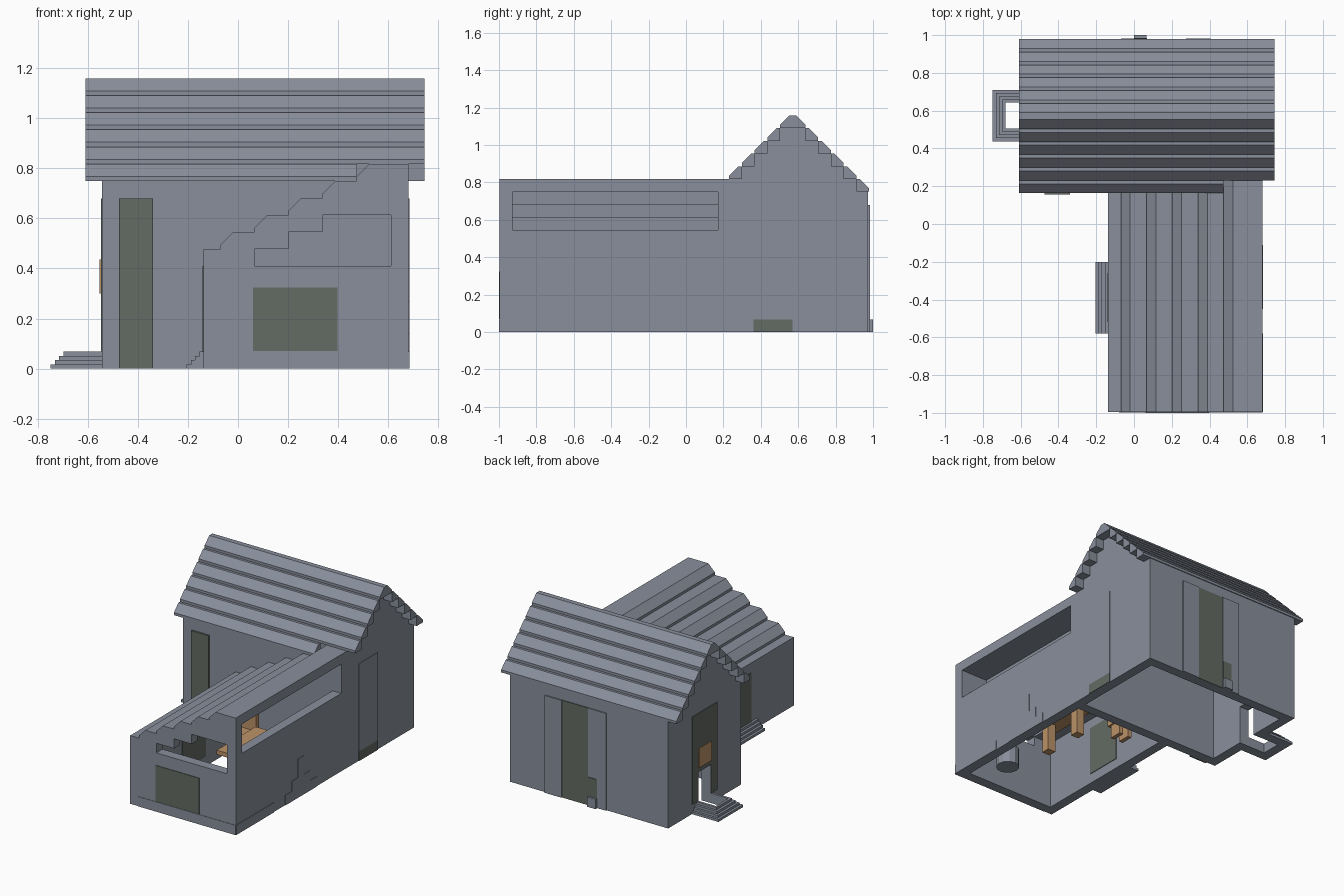
import bpy, math

if "Cube" in bpy.data.objects:
    bpy.data.objects.remove(bpy.data.objects["Cube"])

U = 0.068                      # building grid unit


def mat(name, rgb):
    m = bpy.data.materials.new(name)
    m.diffuse_color = (*rgb, 1)
    m.use_nodes = True
    m.node_tree.nodes["Principled BSDF"].inputs["Base Color"].default_value = m.diffuse_color
    return m


SLATE = mat("slate_blue_grey", (0.25, 0.275, 0.33))
DARK = mat("dark_green_grey", (0.125, 0.145, 0.125))
TAN = mat("tan_wood", (0.50, 0.29, 0.14))


def add(name, verts, faces, m):
    me = bpy.data.meshes.new(name)
    me.from_pydata(verts, [], faces)
    me.materials.append(m)
    ob = bpy.data.objects.new(name, me)
    bpy.context.collection.objects.link(ob)
    return ob


def boxes(name, items, m):
    """One object from boxes (x0, x1, y0, y1, z0, z1)."""
    v, f = [], []
    for x0, x1, y0, y1, z0, z1 in items:
        b = len(v)
        v += [(x, y, z) for z in (z0, z1) for x, y in
              ((x0, y0), (x1, y0), (x1, y1), (x0, y1))]
        f += [[b + i for i in q] for q in
              ((3, 2, 1, 0), (4, 5, 6, 7), (0, 1, 5, 4),
               (1, 2, 6, 5), (2, 3, 7, 6), (3, 0, 4, 7))]
    return add(name, v, f, m)


def prism(name, prof, axis, a, b, m):
    """Extrude a profile (horizontal, z) along x or y from a to b."""
    n = len(prof)
    pt = (lambda p, t: (t, p[0], p[1])) if axis == "x" else (lambda p, t: (p[0], t, p[1]))
    v = [pt(p, a) for p in prof] + [pt(p, b) for p in prof]
    f = [list(range(n))[::-1], list(range(n, 2 * n))]
    f += [[i, (i + 1) % n, n + (i + 1) % n, n + i] for i in range(n)]
    ob = add(name, v, f, m)
    # make the normals point outward
    import bmesh
    bm = bmesh.new()
    bm.from_mesh(ob.data)
    bmesh.ops.recalc_face_normals(bm, faces=bm.faces)
    bm.to_mesh(ob.data)
    bm.free()
    return ob


def slat(out, inn, z, c=0.05):
    """Roof slat section with its outer top edge chamfered."""
    s = 1 if inn > out else -1
    return [(out, z), (out, z + U - c), (out + s * c, z + U), (inn, z + U), (inn, z)]


# main gabled roof: stepped slats mirrored about the ridge
YF, YB, YR, EAVE = 0.164, 0.978, 0.571, 0.75
for k in range(6):
    z = EAVE + U * k
    for s, side in ((-1, "front"), (1, "back")):
        out = YR + s * U * (6 - k)
        x1 = 0.475 if (k == 0 and s < 0) else 0.745
        prism(f"main_roof_{side}_slat_{k}", slat(out, out - s * U, z), "x", -0.61, x1, SLATE)

# main house walls with stepped gables and a low opening on the left
XL, XR, T = -0.543, 0.68, U
yb = 0.973
walls = [(XL, XR, 0.17, 0.238, 0, EAVE), (XL, XR, yb - T, yb, 0, EAVE),
         (XR - T, XR, 0.238, yb - T, 0, EAVE),
         (XL, XL + T, 0.238, 0.505, 0, EAVE), (XL, XL + T, 0.64, yb - T, 0, EAVE),
         (XL, XL + T, 0.505, 0.64, 0.27, EAVE)]
for k in range(5):
    h = U * (5 - k)
    for x in (XL, XR - T):
        walls.append((x, x + T, YR - h, YR + h, EAVE + U * k, EAVE + U * (k + 1)))
boxes("main_walls", walls, SLATE)

# wing lean-to roof: wide stepped slats
W0, W1, F = -0.137, 0.68, -0.996
boxes("wing_roof_edge", [(W0, -0.07, F, 0.17, 0.41, 0.477)], SLATE)
edges = [-0.07, 0.066, 0.202, 0.338, 0.474, 0.68]
for i in range(5):
    prism(f"wing_roof_slat_{i}", slat(edges[i], edges[i + 1], 0.477 + U * i), "y",
          F, 0.236 if i == 4 else 0.17, SLATE)

# wing walls with a stepped front window and a long side window
lint = [(edges[i], edges[i + 1], F, F + T, 0.409 + U * i, 0.477 + U * i) for i in range(4)]
boxes("wing_walls", lint + [
    (W0, W1, F, F + T, 0, 0.41), (0.612, W1, F, F + T, 0.41, 0.75),
    (0.474, 0.612, F, F + T, 0.613, 0.75),
    (W0, W0 + T, F + T, 0.17, 0, 0.41),
    (W1 - T, W1, F + T, 0.17, 0, 0.545)], SLATE)

# mitred porch steps around the side opening
st = []
for i in range(4):
    o, z0, z1 = 0.017 * i, 0.017 * i, 0.017 * (i + 1)
    st += [(-0.748 + o, -0.68, 0.437 + o, 0.71 - o, z0, z1),
           (-0.68, XL, 0.437 + o, 0.505, z0, z1),
           (-0.68, XL, 0.642, 0.71 - o, z0, z1)]
boxes("side_porch_steps", st, SLATE)
boxes("wing_steps", [(-0.205 + 0.017 * i, W0, -0.58, -0.2, 0.017 * i, 0.017 * (i + 1))
                     for i in range(4)], SLATE)

# dark doors and panels
boxes("front_door", [(-0.475, -0.34, 0.157, 0.172, 0, 0.68)], DARK)
boxes("front_panel", [(0.06, 0.398, -1.0, F, 0.07, 0.323)], DARK)
boxes("wing_door", [(W0 - 0.004, W0 + T + 0.004, -0.52, -0.26, U, 0.41)], DARK)
boxes("side_door_surround", [(XL - 0.005, XL, 0.437, 0.505, U, 0.68),
                             (XL - 0.005, XL, 0.642, 0.71, U, 0.68),
                             (XL - 0.005, XL, 0.505, 0.642, 0.27, 0.68)], DARK)
boxes("side_door_sign", [(XL - 0.01, XL - 0.005, 0.505, 0.642, 0.30, 0.435)], TAN)
boxes("back_door", [(0.07, 0.275, yb, yb + 0.005, 0, 0.68)], DARK)
boxes("back_door_lower_patch", [(0.0, 0.068, yb + 0.007, yb + 0.012, U, 0.2)], DARK)
boxes("right_door_sill", [(XR, XR + 0.005, 0.36, 0.57, 0, U)], DARK)

# wall-coloured thin plates
boxes("back_shutters", [(0.275, 0.405, yb, yb + 0.01, 0, 0.68),
                        (-0.068, 0.07, yb, yb + 0.008, 0, 0.68)], SLATE)
boxes("back_block", [(0.0, 0.066, yb, 1.0, 0, U)], SLATE)
boxes("right_door", [(XR, XR + 0.005, 0.36, 0.57, U, 0.68)], SLATE)
boxes("right_stepped_plate", [(XR, XR + 0.004, -0.45 + U * i, -0.45 + U * (i + 1), 0, h)
                              for i, h in enumerate((0.07, 0.14, 0.27, 0.14, 0.07))]
      + [(XR, XR + 0.004, F, -0.58, 0, U)], SLATE)
boxes("front_base_strip", [(-0.08, W1, -0.999, F, 0, U)], SLATE)

# furniture inside the wing
boxes("table", [(0.22, 0.42, -0.55, -0.12, 0.27, 0.30),
                (0.29, 0.35, -0.51, -0.45, 0.07, 0.27),
                (0.29, 0.35, -0.22, -0.16, 0.07, 0.27)], TAN)
boxes("chair", [(0.01, 0.14, -0.1, 0.03, 0.16, 0.2), (0.01, 0.14, 0.0, 0.03, 0.2, 0.34),
                (0.03, 0.06, -0.08, 0.01, 0.07, 0.16), (0.1, 0.13, -0.08, 0.01, 0.07, 0.16)], TAN)
bpy.ops.mesh.primitive_cylinder_add(vertices=12, radius=0.075, depth=0.13,
                                    location=(0.4, -0.8, 0.135))
pot = bpy.context.object
pot.name = "round_pot"
pot.data.materials.append(SLATE)
